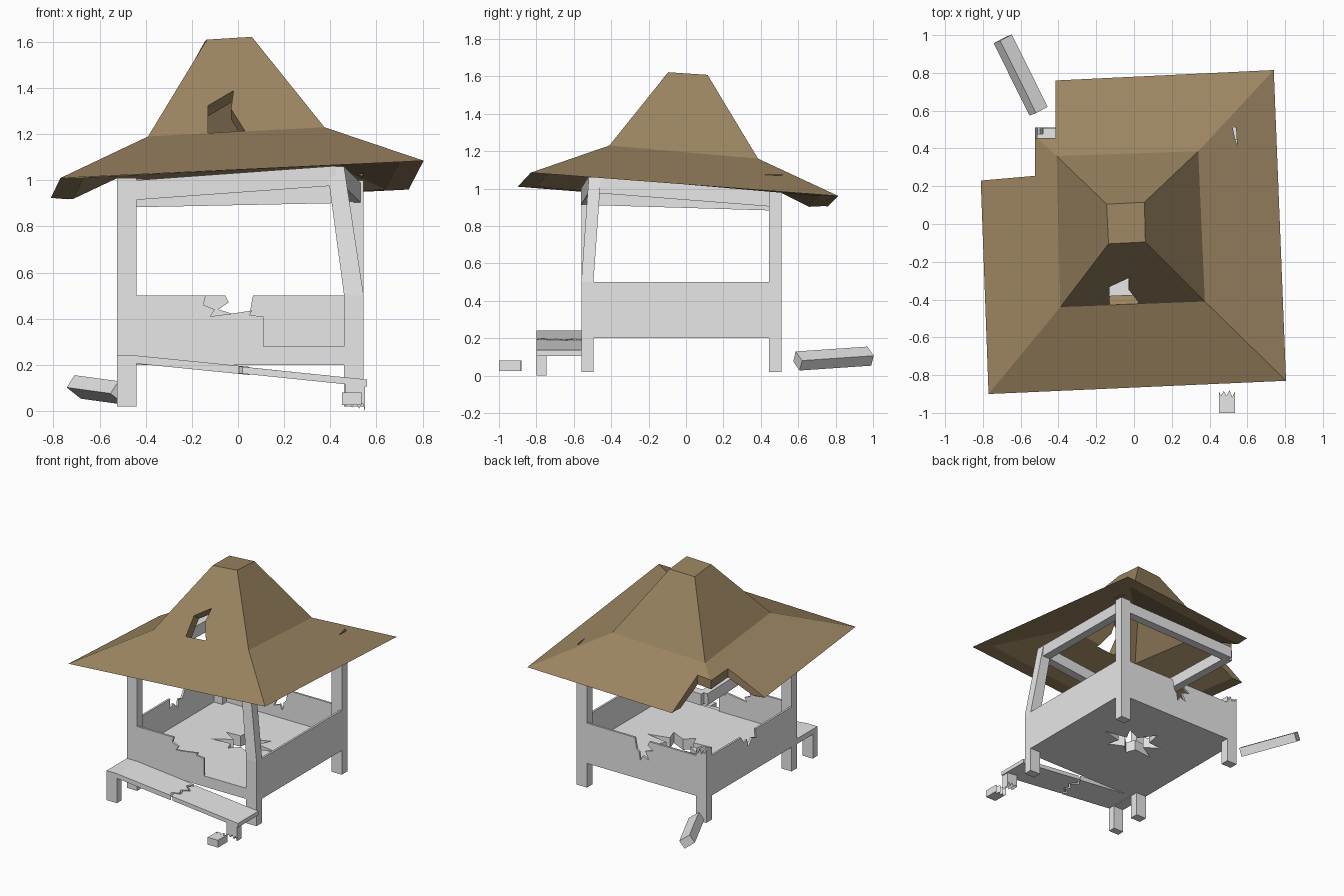
import bpy, bmesh, math
from mathutils import Vector

if "Cube" in bpy.data.objects:
    bpy.data.objects.remove(bpy.data.objects["Cube"])


def material(name, rgb):
    m = bpy.data.materials.new(name)
    m.diffuse_color = (*rgb, 1)
    m.use_nodes = True
    m.node_tree.nodes["Principled BSDF"].inputs["Base Color"].default_value = m.diffuse_color
    return m


GREY = material("weathered grey", (0.8, 0.8, 0.8))
BROWN = material("thatch brown", (0.33, 0.235, 0.12))


def loft(name, rings, mat=GREY):
    """Join equal-length rings with quads and cap both ends."""
    bm = bmesh.new()
    vs = [[bm.verts.new(p) for p in r] for r in rings]
    n = len(rings[0])
    for a, b in zip(vs, vs[1:]):
        for i in range(n):
            j = (i + 1) % n
            bm.faces.new((a[i], a[j], b[j], b[i]))
    bm.faces.new(vs[0][::-1])
    bm.faces.new(vs[-1])
    bmesh.ops.recalc_face_normals(bm, faces=bm.faces)
    me = bpy.data.meshes.new(name)
    bm.to_mesh(me)
    bm.free()
    me.materials.append(mat)
    ob = bpy.data.objects.new(name, me)
    bpy.context.collection.objects.link(ob)
    return ob


def prism(name, pts, vec, mat=GREY):
    pts = [Vector(p) for p in pts]
    return loft(name, [pts, [p + Vector(vec) for p in pts]], mat)


def box(name, x0, x1, y0, y1, z0, z1):
    return prism(name, [(x0, y0, z0), (x1, y0, z0), (x1, y1, z0), (x0, y1, z0)], (0, 0, z1 - z0))


def beam(name, a, b, w, h, roll=0):
    a, b = Vector(a), Vector(b)
    d = (b - a).normalized()
    s0 = d.cross(Vector((0, 0, 1))).normalized()
    u0 = s0.cross(d)
    c, s = math.cos(roll), math.sin(roll)
    u, side = u0 * c + s0 * s, s0 * c - u0 * s
    off = [side * (i * w / 2) + u * (j * h / 2) for i, j in ((-1, -1), (1, -1), (1, 1), (-1, 1))]
    return loft(name, [[a + o for o in off], [b + o for o in off]])


def cut(ob, cutter):
    m = ob.modifiers.new("cut", "BOOLEAN")
    m.operation, m.object, m.solver = "DIFFERENCE", cutter, "EXACT"
    bpy.context.view_layer.objects.active = ob
    bpy.ops.object.modifier_apply(modifier=m.name)
    bpy.data.objects.remove(cutter)


# posts
X0, X1, Y0, Y1 = -0.525, 0.545, -0.56, 0.51
W, D = 0.085, 0.065
box("front_left_post", X0, X0 + W, Y0, Y0 + D, 0.02, 1.01)
box("back_right_post", X1 - W, X1, Y1 - D, Y1, 0.02, 1.0)


def post_ring(x, y, z, w=W):
    return [(x, y, z), (x + w, y, z), (x + w, y + D, z), (x, y + D, z)]


loft("bent_front_right_post", [post_ring(X1 - W, Y0, 0.02), post_ring(X1 - W, Y0, 0.5),
                               post_ring(0.385, -0.52, 1.06, 0.075)])
jag = [(0.085, 0.55), (0.07, 0.52), (0.055, 0.56), (0.04, 0.52), (0.028, 0.55), (0.015, 0.53), (0, 0.56)]
prism("broken_back_left_post", [(X0, Y1 - D, 0.02), (X0 + W, Y1 - D, 0.02)] +
      [(X0 + x, Y1 - D, z) for x, z in jag], (0, D, 0))
beam("fallen_post", (-0.505, 0.597, 0.078), (-0.695, 0.98, 0.104), 0.085, 0.065, math.radians(35))

# ring beams under the roof
corners = [(-0.48, -0.53, 0.955), (0.425, -0.49, 1.02), (0.5, 0.475, 0.945), (-0.48, 0.475, 0.925)]
for n, i in (("front", 0), ("right", 1), ("back", 2), ("left", 3)):
    beam(n + "_top_beam", corners[i], corners[(i + 1) % 4], 0.065, 0.085)

# floor with broken hole
floor = box("floor", X0, X1, Y0, Y1, 0.2, 0.28)
radii = [.24, .09, .2, .1, .25, .12, .2, .08, .22, .1, .17, .09, .2, .11]
star = [(0.03 + 1.1 * r * math.cos(i * math.tau / 14), 0.03 + 0.8 * r * math.sin(i * math.tau / 14), 0.1)
        for i, r in enumerate(radii)]
cut(floor, prism("hole_cutter", star, (0, 0, 0.4)))

# thin walls, three of them broken
T = 0.015
box("right_wall", X1 - T, X1, Y0, Y1, 0.28, 0.5)
back = [(X0, .28), (X1, .28), (X1, .5), (.065, .5), (.05, .42), (.03, .4), (.02, .34), (0, .38), (-.05, .36),
        (-.02, .42), (-.085, .44), (-.04, .47), (-.055, .5), (X0, .5)]
prism("back_wall", [(x, Y1, z) for x, z in back], (0, -T, 0))
left = [(Y0, .28), (Y1, .28), (Y1, .5), (.1, .5), (.07, .45), (.03, .46), (.02, .4), (-.03, .45), (-.08, .43),
        (-.07, .5), (Y0, .5)]
prism("left_wall", [(X0, y, z) for y, z in left], (T, 0, 0))
front = [(X0, .28), (.11, .28), (.11, .41), (.05, .415), (.06, .435), (-.04, .42), (-.12, .41), (-.1, .44),
         (-.15, .46), (-.14, .5), (X0, .5)]
prism("front_wall", [(x, Y0, z) for x, z in front], (0, T, 0))

# sagging front step, cracked in the middle
def slope(x):
    return 0.24 - 0.1 * (x + 0.44)


crack = [(.03, -.56), (.0, -.61), (.05, -.65), (.01, -.69), (.03, -.73), (-.02, -.76), (.005, -.8)]
B0, B1 = -0.8, -0.56
box("step_end", X0, -0.44, B0, B1, 0.2, 0.24)
prism("step_left", [(x, y, slope(x)) for x, y in [(-.44, B0), (-.44, B1)] + crack], (0, 0, -0.035))
prism("step_right", [(x + (.015 if x < .5 else 0), y, slope(x) - .004)
                     for x, y in [(.56, B0), (.56, B1)] + crack], (0, 0, -0.03))
box("step_left_leg", X0, -0.44, B0, -0.745, 0.02, 0.2)
teeth = [(.55, .0), (.54, .035), (.525, .01), (.51, .04), (.495, .015), (.48, .035), (.465, .02)]
prism("step_broken_leg", [(.465, B0, .125), (.55, B0, .115)] + [(x, B0, z) for x, z in teeth], (0, .055, 0))
stub = [(.535, -.885), (.52, -.915), (.505, -.88), (.49, -.91), (.475, -.885), (.46, -.91), (.45, -.885)]
prism("fallen_leg_piece", [(.45, -1, .025), (.535, -1, .025)] + [(x, y, .025) for x, y in stub], (0, 0, .055))

# tilted two-pitch roof shell
eave = [(-.77, -.9, 1.01), (.805, -.83, 1.085), (.74, .815, .96), (-.83, .74, .885)]
mid = [(-.39, -.44, 1.19), (.375, -.41, 1.23), (.34, .385, 1.16), (-.41, .36, 1.125)]
top = [(-.135, -.105, 1.61), (.06, -.095, 1.622), (.055, .115, 1.608), (-.145, .105, 1.6)]


def inner(ring, d, dz):
    return [(x - math.copysign(d, x), y - math.copysign(d, y), z + dz) for x, y, z in ring]


roof = loft("roof", [inner(top, 0, -.12), inner(mid, .07, -.03), inner(eave, .1, 0), eave, mid, top], BROWN)

# missing back left corner, front hole and side slit
cor = [(-1.2, .215), (-.81, .23), (-.525, .255), (-.525, .455), (-.415, .455), (-.415, 1.2), (-1.2, 1.2)]
cut(roof, prism("corner_cutter", [(x, y, .6) for x, y in cor], (0, 0, .8), BROWN))
hole = [(-.13, 1.205), (-.13, 1.325), (-.02, 1.39), (-.03, 1.31), (.03, 1.215)]
cut(roof, prism("front_cutter", [(x, -.425 + (z - 1.21) * .79 - .04, z + .031) for x, z in hole],
                (0, .195, -.155), BROWN))
slit = [(.52, .52), (.54, .51), (.547, .41), (.533, .46)]
cut(roof, prism("slit_cutter", [(x, y, .8) for x, y in slit], (0, 0, .6), BROWN))
